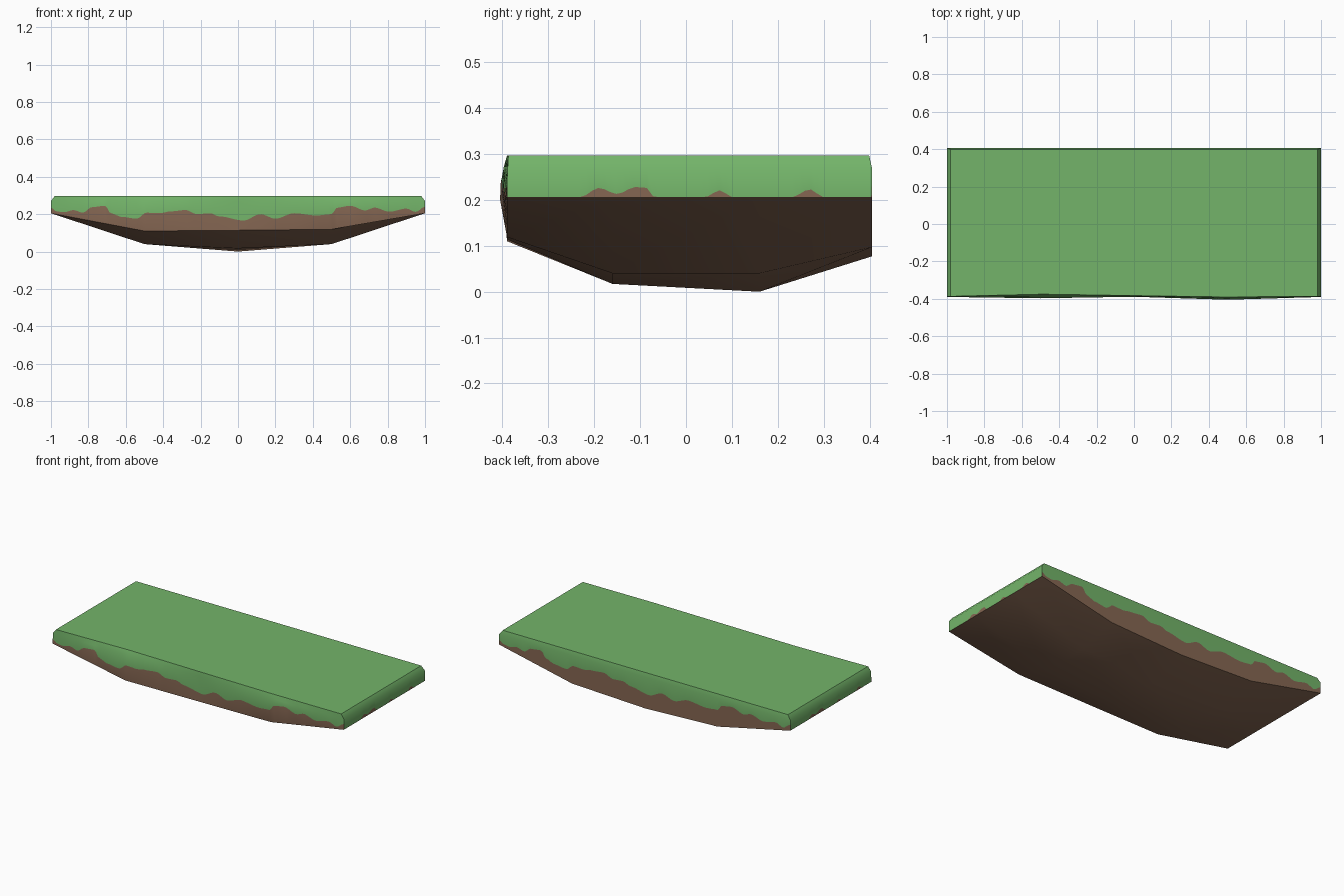
import bpy, bmesh

if "Cube" in bpy.data.objects:
    bpy.data.objects.remove(bpy.data.objects["Cube"])


def material(name, rgb):
    m = bpy.data.materials.new(name)
    m.diffuse_color = (*rgb, 1)
    m.use_nodes = True
    m.node_tree.nodes["Principled BSDF"].inputs["Base Color"].default_value = m.diffuse_color
    return m


GRASS = material("grass green", (0.172, 0.455, 0.142))
SOIL = material("soil brown", (0.235, 0.134, 0.085))


def interp(points, t, smooth=False):
    """Piecewise lookup in a list of (t, value) pairs."""
    for (a, va), (b, vb) in zip(points, points[1:]):
        if t <= b:
            s = (t - a) / (b - a)
            if smooth:
                s = s * s * (3 - 2 * s)
            return va + (vb - va) * s
    return points[-1][1]


XS = (-1, -0.5, 0, 0.5, 1)
YS = (-0.39, -0.16, 0.16, 0.405)
TOP, SHOULDER, END_Z = 0.297, 0.27, 0.205

# Underside heights, one row per y section
DEPTH = ((END_Z, 0.110, 0.114, 0.119, END_Z),
         (END_Z, 0.040, 0.017, 0.040, END_Z),
         (END_Z, 0.040, 0.000, 0.040, END_Z),
         (END_Z, 0.097, 0.077, 0.097, END_Z))

# Ragged lower edge of the grass on the long sides and on the ends
WAVE = [(-1, .235), (-.97, .215), (-.93, .21), (-.88, .222), (-.83, .208),
        (-.78, .238), (-.71, .245), (-.68, .205), (-.62, .185), (-.54, .176),
        (-.49, .208), (-.42, .205), (-.36, .215), (-.28, .222), (-.22, .2),
        (-.15, .205), (-.1, .188), (.03, .166), (.12, .2), (.2, .176),
        (.3, .205), (.42, .193), (.5, .2), (.53, .235), (.6, .245),
        (.68, .22), (.73, .235), (.81, .213), (.9, .23), (.95, .212), (1, .24)]
END_WAVE = [(-.405, .206), (-.23, .206), (-.19, .226), (-.15, .213), (-.11, .228),
            (-.08, .226), (-.07, .206), (.04, .206), (.075, .221), (.1, .206),
            (.23, .206), (.27, .223), (.3, .206), (.405, .206)]

# The front leans and bulges a little along its length
FRONT_TOP = list(zip(XS, (-.387, -.375, -.383, -.390, -.387)))
FRONT_MID = list(zip(XS, (-.390, -.397, -.389, -.405, -.390)))


def long_column(x, front):
    """Top, shoulder, grass edge and bottom points of a long side."""
    wave = interp(WAVE, x if front else -x, True)
    base = interp(list(zip(XS, DEPTH[0 if front else 3])), x)
    wave = max(wave, base + 0.001)
    if front:
        yt, ym, yb = interp(FRONT_TOP, x), interp(FRONT_MID, x), -0.39
    else:
        yt, ym, yb = 0.399, 0.405, 0.405
    return [(x * 0.98, yt, TOP), (x, (yt + ym) / 2 if front else ym, SHOULDER),
            (x, ym, wave), (x, yb, base)]


def end_column(t, side):
    """The same four points on an end; t runs 0..1 from front to back."""
    y = -0.39 + 0.795 * t
    wave = interp(END_WAVE, y * side, True)
    yt = -0.387 + 0.786 * t
    return [(side * 0.98, yt, TOP), (side, y, SHOULDER), (side, y, wave), (side, y, END_Z)]


def finish(bm, name, mats):
    me = bpy.data.meshes.new(name)
    bm.to_mesh(me)
    bm.free()
    for m in mats:
        me.materials.append(m)
    ob = bpy.data.objects.new(name, me)
    bpy.context.collection.objects.link(ob)
    bpy.ops.object.select_all(action='DESELECT')
    bpy.context.view_layer.objects.active = ob
    ob.select_set(True)
    bpy.ops.object.shade_smooth_by_angle(angle=0.75)
    return ob


# Grassy top and ragged sides: a closed loop of vertical columns
N, M = 160, 60
along = [i / N for i in range(N + 1)]
across = [0.002] + [j / M for j in range(1, M)] + [0.998]
columns = [long_column(-1 + 2 * t, True) for t in along]
columns += [end_column(t, 1) for t in across]
columns += [long_column(1 - 2 * t, False) for t in along]
columns += [end_column(1 - t, -1) for t in across]

bm = bmesh.new()
rings = [[bm.verts.new(p) for p in col] for col in columns]
for a, b in zip(rings, rings[1:] + rings[:1]):
    for k in range(3):
        f = bm.faces.new((a[k], a[k + 1], b[k + 1], b[k]))
        f.material_index = 1 if k == 2 else 0
bm.faces.new([r[0] for r in rings])
bmesh.ops.recalc_face_normals(bm, faces=bm.faces[:])
finish(bm, "grass_and_soil", (GRASS, SOIL))

# Rounded soil underside
bm = bmesh.new()
grid = [[bm.verts.new((x, y, z)) for x, z in zip(XS, row)] for y, row in zip(YS, DEPTH)]
for r0, r1 in zip(grid, grid[1:]):
    for i in range(4):
        bm.faces.new((r0[i], r1[i], r1[i + 1], r0[i + 1]))
finish(bm, "underside", (SOIL,))
